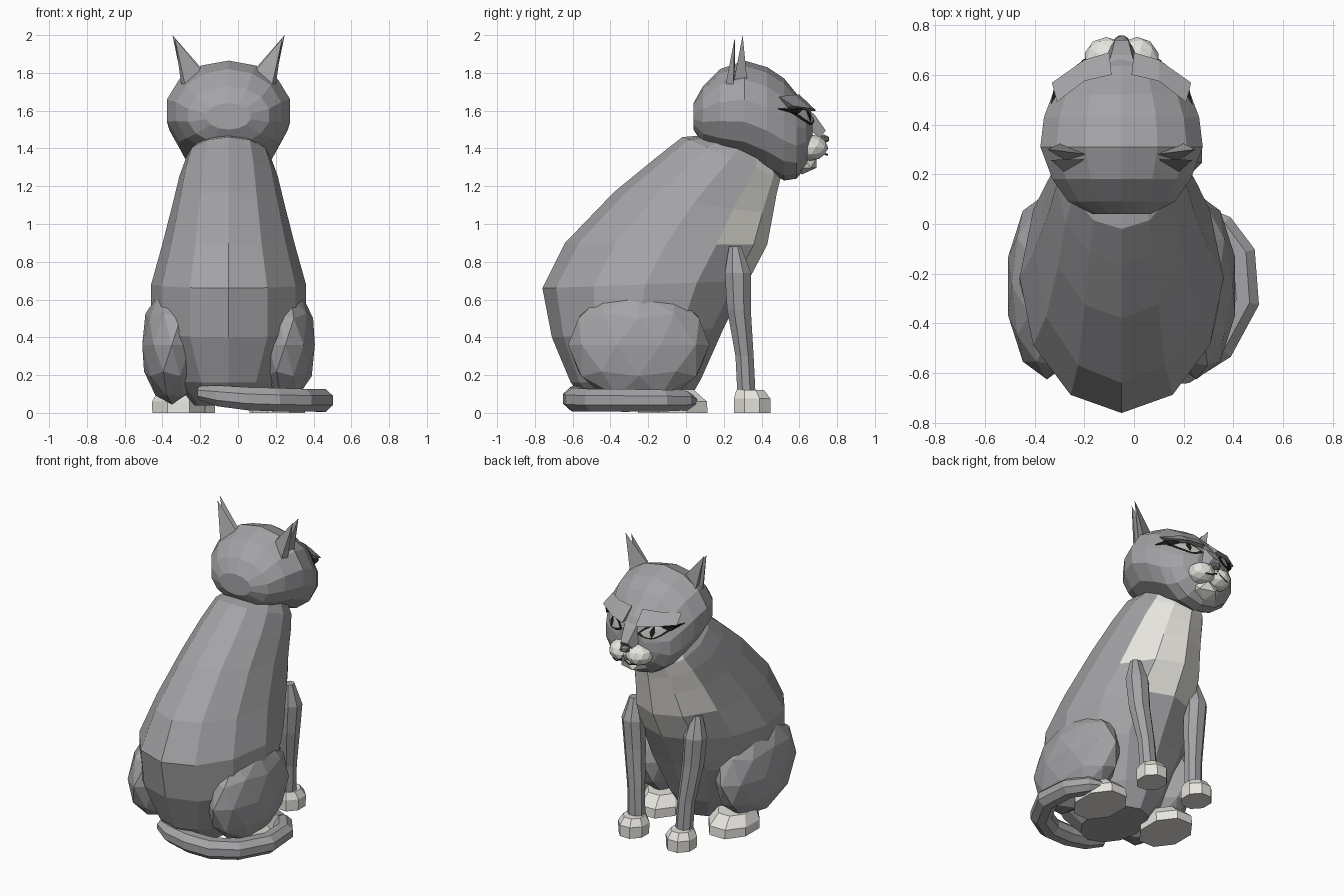
import bpy, bmesh, math
from mathutils import Vector, Matrix
from mathutils.bvhtree import BVHTree

if "Cube" in bpy.data.objects:
    bpy.data.objects.remove(bpy.data.objects["Cube"])

CX = -0.05  # body's plane of symmetry


def mat(name, r, g, b):
    m = bpy.data.materials.new(name)
    m.diffuse_color = (r, g, b, 1)
    m.use_nodes = True
    m.node_tree.nodes["Principled BSDF"].inputs["Base Color"].default_value = m.diffuse_color
    return m


FUR = mat("grey fur", 0.37, 0.37, 0.385)
WHITE = mat("cream fur", 0.79, 0.775, 0.725)
BLACK = mat("black", 0.012, 0.012, 0.012)
IRIS = mat("pale iris", 0.50, 0.51, 0.46)
NOSE = mat("nose grey", 0.22, 0.21, 0.21)


def finish(name, bm, *mats):
    bmesh.ops.recalc_face_normals(bm, faces=bm.faces)
    me = bpy.data.meshes.new(name)
    bm.to_mesh(me)
    bm.free()
    for m in mats:
        me.materials.append(m)
    ob = bpy.data.objects.new(name, me)
    bpy.context.collection.objects.link(ob)
    return ob


def loft(name, rings, mats, rule=None):
    """Skin closed rings of points; rule(band, side) gives the material index."""
    bm = bmesh.new()
    vs = [[bm.verts.new(p) for p in r] for r in rings]
    n = len(vs[0])
    for i in range(len(vs) - 1):
        for j in range(n):
            k = (j + 1) % n
            f = bm.faces.new((vs[i][j], vs[i][k], vs[i + 1][k], vs[i + 1][j]))
            f.material_index = rule(i, j) if rule else 0
    bm.faces.new(vs[0])
    bm.faces.new(vs[-1])
    return finish(name, bm, *mats)


def flat_ring(c, rx, ry, n=8):
    return [(c[0] + rx * math.cos((j + .5) * math.tau / n),
             c[1] + ry * math.sin((j + .5) * math.tau / n), c[2]) for j in range(n)]


def blob(name, c, r, m, sub=2):
    bm = bmesh.new()
    bmesh.ops.create_icosphere(bm, subdivisions=sub, radius=1)
    bm.transform(Matrix.Translation(c) @ Matrix.Diagonal((*r, 1)))
    return finish(name, bm, m)


# Body: rings from inside the head to rump (back y, back z, front y, front z, half width)
BODY = [(.10, 1.47, .47, 1.36, .17), (-.02, 1.46, .50, 1.24, .225),
        (-.16, 1.35, .48, 1.16, .26),
        (-.38, 1.17, .46, 1.05, .295), (-.64, .90, .43, .89, .35),
        (-.76, .66, .33, .70, .41), (-.71, .40, .20, .45, .41),
        (-.61, .16, .08, .18, .29), (-.50, .04, .0, .04, .18)]


def body_ring(yb, zb, yf, zf, hw, n=12):
    ring = []
    for j in range(n):
        a = j * math.tau / n
        s = .5 - .5 * math.cos(a)
        ring.append((CX + hw * math.sin(a), yb + (yf - yb) * s, zb + (zf - zb) * s))
    return ring


def chest(band, side):
    if band < 4:
        return int(4 <= side <= 7)
    return int(band == 4 and side in (5, 6))


loft("body", [body_ring(*r) for r in BODY], (FUR, WHITE), chest)

# Head: upright rings from nape to face (y, bottom, top, half width)
HEAD = [(.04, 1.50, 1.64, .12), (.09, 1.42, 1.73, .22), (.18, 1.37, 1.82, .285),
        (.31, 1.335, 1.865, .335), (.43, 1.28, 1.83, .32), (.52, 1.23, 1.77, .285),
        (.585, 1.24, 1.69, .25), (.635, 1.30, 1.64, .19), (.67, 1.36, 1.58, .10)]
head = loft("head", [[(CX + w * math.sin(a * math.tau / 14), y,
                       (b + t) / 2 + (t - b) / 2 * math.cos(a * math.tau / 14))
                      for a in range(14)] for y, b, t, w in HEAD], (FUR,))

# Nose bridge, nose and chin
loft("nose_bridge", [[(CX + sx * w, y + .03 * (sz > 0), z + sz * h) for sx, sz in
                      ((-1, -1), (1, -1), (.6, 1), (-.6, 1))]
                     for y, z, w, h in ((.58, 1.58, .10, .05), (.65, 1.54, .07, .04),
                                        (.71, 1.475, .045, .02))], (FUR,))
blob("nose", (CX, .73, 1.45), (.036, .033, .024), NOSE, 1)
blob("chin", (CX, .615, 1.325), (.105, .09, .062), WHITE, 1)

# Surface that the face markings are laid on
bm = bmesh.new()
bm.from_mesh(head.data)
tree = BVHTree.FromBMesh(bm)
bm.free()


def on_face(x, z, off):
    hit, nor, _, _ = tree.ray_cast(Vector((x, 2, z)), Vector((0, -1, 0)))
    if hit is None:
        hit, nor, _, _ = tree.find_nearest(Vector((x, .58, z)))
    return hit + nor * off


def almond(name, side, cx, cz, half, up, down, slope, off, m, cols=12):
    """Thin leaf-shaped plate following the head surface."""
    bm = bmesh.new()
    grid = []
    for i in range(cols + 1):
        u = -1 + 2 * i / cols
        k = max(1 - u * u, .02)
        grid.append([bm.verts.new(on_face(CX + side * (cx + u * half),
                                          cz + u * half * slope + h * k, off))
                     for h in (up, up / 2, 0, -down / 2, -down)])
    for a, b in zip(grid, grid[1:]):
        for r in range(4):
            bm.faces.new((a[r], a[r + 1], b[r + 1], b[r]))
    ob = finish(name, bm, m)
    for p in ob.data.polygons:  # face outwards
        if p.normal.y < 0:
            p.flip()
    return ob


for s, tag in ((-1, "left"), (1, "right")):
    # Eyes
    almond(tag + "_eye_rim", s, .148, 1.57, .092, .045, .045, .2, .007, BLACK)
    almond(tag + "_iris", s, .145, 1.568, .07, .030, .034, .2, .013, IRIS)
    almond(tag + "_pupil", s, .145, 1.568, .013, .03, .035, 0, .019, BLACK, 4)

    # Dark corner of the eye
    bm = bmesh.new()
    tri = [bm.verts.new((CX + s * x, y, z)) for x, y, z in
           ((.27, .56, 1.612), (.20, .62, 1.608), (.285, .48, 1.61), (.24, .59, 1.58))]
    for f in ((0, 1, 3), (0, 3, 2), (0, 2, 1), (1, 2, 3)):
        bm.faces.new([tri[i] for i in f])
    finish(tag + "_eye_corner", bm, BLACK)

    # Brow ridge overhanging the eye
    bm = bmesh.new()
    front = [(.05, .69, 1.60), (.15, .66, 1.612), (.28, .568, 1.625)]
    back = [(.04, .60, 1.685), (.15, .575, 1.685), (.26, .49, 1.675)]
    under = [(.05, .62, 1.595), (.15, .61, 1.61), (.24, .54, 1.615)]
    rows = [[bm.verts.new((CX + s * x, y, z)) for x, y, z in r] for r in (front, back, under)]
    for i in range(3):
        a, b = rows[i], rows[(i + 1) % 3]
        for j in range(2):
            bm.faces.new((a[j], a[j + 1], b[j + 1], b[j]))
    for e in (0, 2):
        bm.faces.new([r[e] for r in rows])
    finish(tag + "_brow", bm, FUR)

    # Muzzle puffs and mouth line
    blob(tag + "_muzzle", (CX + s * .062, .66, 1.405), (.09, .092, .07), WHITE)
    bm = bmesh.new()
    line = [(0, .748, 1.425), (.012, .752, 1.385), (.05, .752, 1.366), (.09, .735, 1.37)]
    rows = [[bm.verts.new((CX + s * x, y, z + d)) for d in (.005, -.005)] for x, y, z in line]
    for a, b in zip(rows, rows[1:]):
        bm.faces.new((a[0], a[1], b[1], b[0]))
    finish(tag + "_mouth_line", bm, BLACK)

    # Ears: a front and a back sheet, each a slim spike
    bm = bmesh.new()
    for tip, base in (((.297, .30, 2.0), ((.14, .28, 1.82), (.235, .33, 1.70), (.22, .25, 1.74))),
                      ((.285, .258, 1.985), ((.15, .26, 1.82), (.245, .25, 1.70), (.22, .20, 1.69)))):
        t, a, b, c = [bm.verts.new((CX + s * p[0], p[1], p[2])) for p in (tip, *base)]
        for f in ((t, a, b), (t, b, c), (t, c, a), (a, c, b)):
            bm.faces.new(f)
    finish(tag + "_ear", bm, FUR)

    # Front leg and paw
    LX = CX + .02
    loft(tag + "_front_leg", [flat_ring((LX + s * x, y, z), rx, ry) for x, y, z, rx, ry in
         ((.235, .26, .88, .035, .035), (.235, .275, .74, .075, .075), (.22, .28, .55, .07, .068),
          (.19, .31, .3, .058, .052), (.18, .32, .1, .057, .052))], (FUR,))
    loft(tag + "_front_paw", [flat_ring((LX + s * .18, y, z), rx, ry) for y, z, rx, ry in
         ((.35, 0, .095, .105), (.35, .075, .098, .105), (.34, .12, .07, .08))], (WHITE,))

    # Haunch and hind foot
    blob(tag + "_haunch", (CX + s * .30, -.25, .36), (.165, .375, .315), FUR, 2)
    loft(tag + "_hind_foot", [flat_ring((CX + s * .265, y, z), rx, ry) for y, z, rx, ry in
         ((-.07, 0, .15, .20), (-.07, .06, .152, .195), (-.10, .125, .11, .15))], (WHITE,))

# Tail curled round the right side: (x, y, z, radius)
TAIL = [(-.20, -.53, .105, .04), (-.10, -.57, .09, .06), (.05, -.585, .075, .066),
        (.20, -.575, .07, .067), (.34, -.49, .067, .065), (.438, -.31, .066, .065),
        (.425, -.12, .065, .062), (.345, -.01, .065, .056), (.29, .035, .062, .03)]
rings = []
for i, (x, y, z, r) in enumerate(TAIL):
    p, q = TAIL[max(i - 1, 0)], TAIL[min(i + 1, len(TAIL) - 1)]
    d = Vector((q[0] - p[0], q[1] - p[1], 0)).normalized()
    side = Vector((d.y, -d.x, 0))
    rings.append([Vector((x, y, z)) + side * r * 1.1 * math.cos(a * math.tau / 8 + .39)
                  + Vector((0, 0, r * math.sin(a * math.tau / 8 + .39))) for a in range(8)])
loft("tail", rings, (FUR,))
